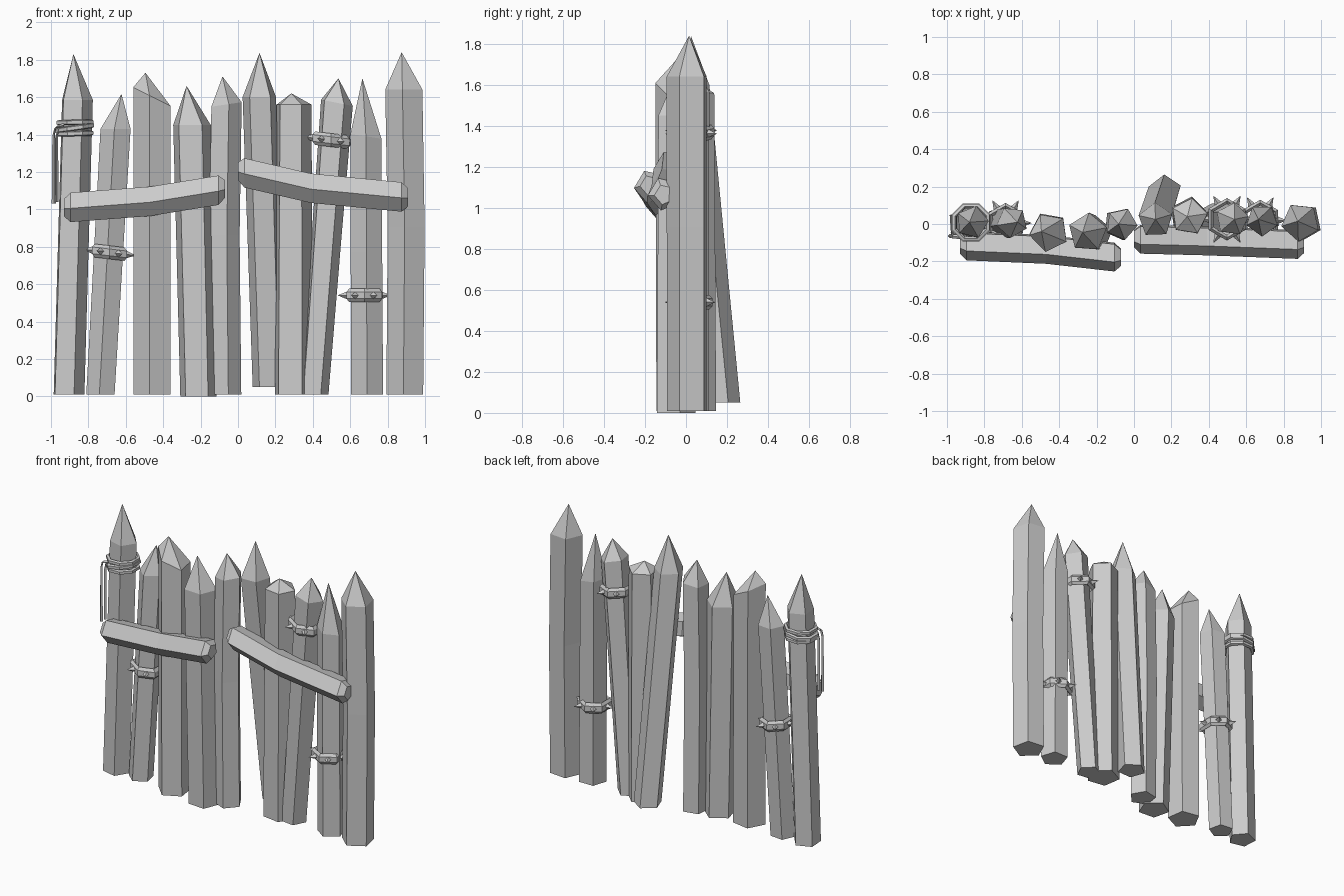
import bpy, bmesh, math
from mathutils import Vector, Matrix

cube = bpy.data.objects.get("Cube")
if cube:
    bpy.data.objects.remove(cube, do_unlink=True)

grey = bpy.data.materials.new("plain_grey")
grey.use_nodes = True
GREY = (0.6, 0.6, 0.6, 1)
grey.diffuse_color = GREY
grey.node_tree.nodes["Principled BSDF"].inputs["Base Color"].default_value = GREY


def finish(name, bm):
    bmesh.ops.recalc_face_normals(bm, faces=bm.faces[:])
    mesh = bpy.data.meshes.new(name)
    bm.to_mesh(mesh)
    bm.free()
    mesh.materials.append(grey)
    obj = bpy.data.objects.new(name, mesh)
    bpy.context.collection.objects.link(obj)
    return obj


def skin(bm, rings, tip=None, loop=False):
    """Join vertex rings into a tube, ending in caps, a tip or a closed loop."""
    rings = [[bm.verts.new(p) for p in ring] for ring in rings]
    n = len(rings[0])
    pairs = list(zip(rings, rings[1:]))
    if loop:
        pairs.append((rings[-1], rings[0]))
    for a, b in pairs:
        for i in range(n):
            j = (i + 1) % n
            bm.faces.new((a[i], a[j], b[j], b[i]))
    if loop:
        return
    bm.faces.new(rings[0])
    if tip is None:
        bm.faces.new(rings[-1])
    else:
        top = bm.verts.new(tip)
        for i in range(n):
            bm.faces.new((rings[-1][i], rings[-1][(i + 1) % n], top))


def circle(center, u, v, r, sides, rot=0.0):
    c, u, v = Vector(center), Vector(u), Vector(v)
    angles = [rot + math.tau * i / sides for i in range(sides)]
    return [c + r * (math.cos(a) * u + math.sin(a) * v) for a in angles]


# Sharpened stakes: base, shoulder and tip, radii, turn of the section, shoulder slant
def stake(name, base, shoulder, tip, r0, r1, turn, slant=0.0, bend=0.0):
    base, shoulder = Vector(base), Vector(shoulder)
    middle = base.lerp(shoulder, 0.55) + Vector((bend, 0, 0))
    x, y, rot = Vector((1, 0, 0)), Vector((0, 1, 0)), math.radians(turn)
    bm = bmesh.new()
    skin(bm, [circle(base, x, y, r0, 5, rot),
              circle(middle, x, y, (r0 + r1) / 2, 5, rot),
              circle(shoulder, (1, 0, slant), y, r1, 5, rot)], tip)
    finish(name, bm)


stake("stake_1", (-.91, 0, .01), (-.865, .01, 1.585), (-.88, .01, 1.83), .089, .089, 4)
stake("stake_2", (-.733, 0, .01), (-.652, .01, 1.43), (-.623, .01, 1.617), .08, .085, 48)
stake("stake_3", (-.455, -.04, .01), (-.455, -.045, 1.6), (-.495, -.04, 1.73), .106, .106, 44, -.5)
stake("stake_4", (-.214, -.055, 0), (-.248, -.045, 1.45), (-.275, -.045, 1.66), .102, .106, 14)
stake("stake_5", (-.07, 0, .01), (-.067, 0, 1.56), (-.083, 0, 1.71), .088, .087, -6, .15, -.01)
stake("leaning_stake", (.165, .175, .05), (.115, .02, 1.6), (.115, .025, 1.837), .09, .094, 20)
stake("stake_7", (.293, .04, .01), (.295, .04, 1.56), (.285, .04, 1.62), .108, .099, 9)
stake("stake_8", (.405, .03, .01), (.525, .025, 1.57), (.537, .025, 1.70), .08, .09, 10, -.2)
stake("stake_9", (.69, .02, .01), (.684, .02, 1.39), (.665, .025, 1.70), .09, .087, 54, -.15)
stake("stake_10", (.895, .01, .01), (.89, .01, 1.64), (.875, .015, 1.84), .104, .105, 48, 0, .01)


# Cross planks: a pentagonal beam with a slight kink and narrowed ends
def plank(name, start, middle, end, r, turn):
    start, middle, end = Vector(start), Vector(middle), Vector(end)
    a, b = (middle - start).normalized(), (end - middle).normalized()
    stops = [(start, .6), (start + a * .035, 1), (middle, 1), (end - b * .035, 1), (end, .6)]
    bm = bmesh.new()
    skin(bm, [circle(c, (0, 1, 0), (0, 0, 1), r * k, 5, math.radians(turn)) for c, k in stops])
    finish(name, bm)


plank("right_plank", (-.93, -.11, 1.01), (-.47, -.13, 1.045), (-.07, -.175, 1.11), .083, 185)
plank("left_plank", (0, -.075, 1.205), (.39, -.085, 1.115), (.91, -.105, 1.065), .083, 185)


# Rings of square section or rope, tilted about the stake
def hoop(bm, center, r, section, thick, tall, sides, tilt):
    rings = []
    for i in range(sides):
        a = math.tau * (i + .5) / sides
        out = Vector((math.cos(a), math.sin(a), math.cos(a) * tilt))
        rings.append(circle(Vector(center) + out * r, out * thick, (0, 0, tall), 1, section, math.pi / section))
    skin(bm, rings, loop=True)


# Spiked collars
def collar(name, center, r, tilt, spikes=6):
    bm = bmesh.new()
    hoop(bm, center, r, 6, .018, .036, spikes, tilt)
    for i in range(spikes):
        a = math.tau * i / spikes
        out = Vector((math.cos(a), math.sin(a), math.cos(a) * tilt))
        side = Vector((-math.sin(a), math.cos(a), 0))
        root = Vector(center) + out * (r * .86)
        skin(bm, [circle(root, side, (0, 0, 1), .025, 4)], root + out * .062)
    finish(name, bm)


collar("lower_collar_right", (-.687, .005, .77), .092, -.12)
collar("upper_collar", (.497, .025, 1.37), .098, -.12)
collar("lower_collar_left", (.66 + .015, .02, .54), .094, 0)

# Rope coils and its hanging ends
rope = bmesh.new()
for z, r, tilt in ((1.405, .095, .03), (1.435, .1, .14), (1.465, .096, .02)):
    hoop(rope, (-.872, .008, z), r, 5, .014, .015, 8, tilt)
finish("rope_coils", rope)
ends = bmesh.new()
for path in (((-.93, -.07, 1.45), (-.975, -.065, 1.44), (-.985, -.065, 1.4), (-.985, -.065, 1.03)),
             ((-.93, -.05, 1.44), (-.96, -.045, 1.43), (-.97, -.045, 1.39), (-.97, -.045, 1.04))):
    rings = []
    for i, p in enumerate(path):
        u = (0, 0, 1) if i == 0 else (.7, 0, .7) if i < 3 else (1, 0, 0)
        rings.append(circle(p, u, (0, 1, 0), .011, 4))
    skin(ends, rings)
finish("rope_ends", ends)
